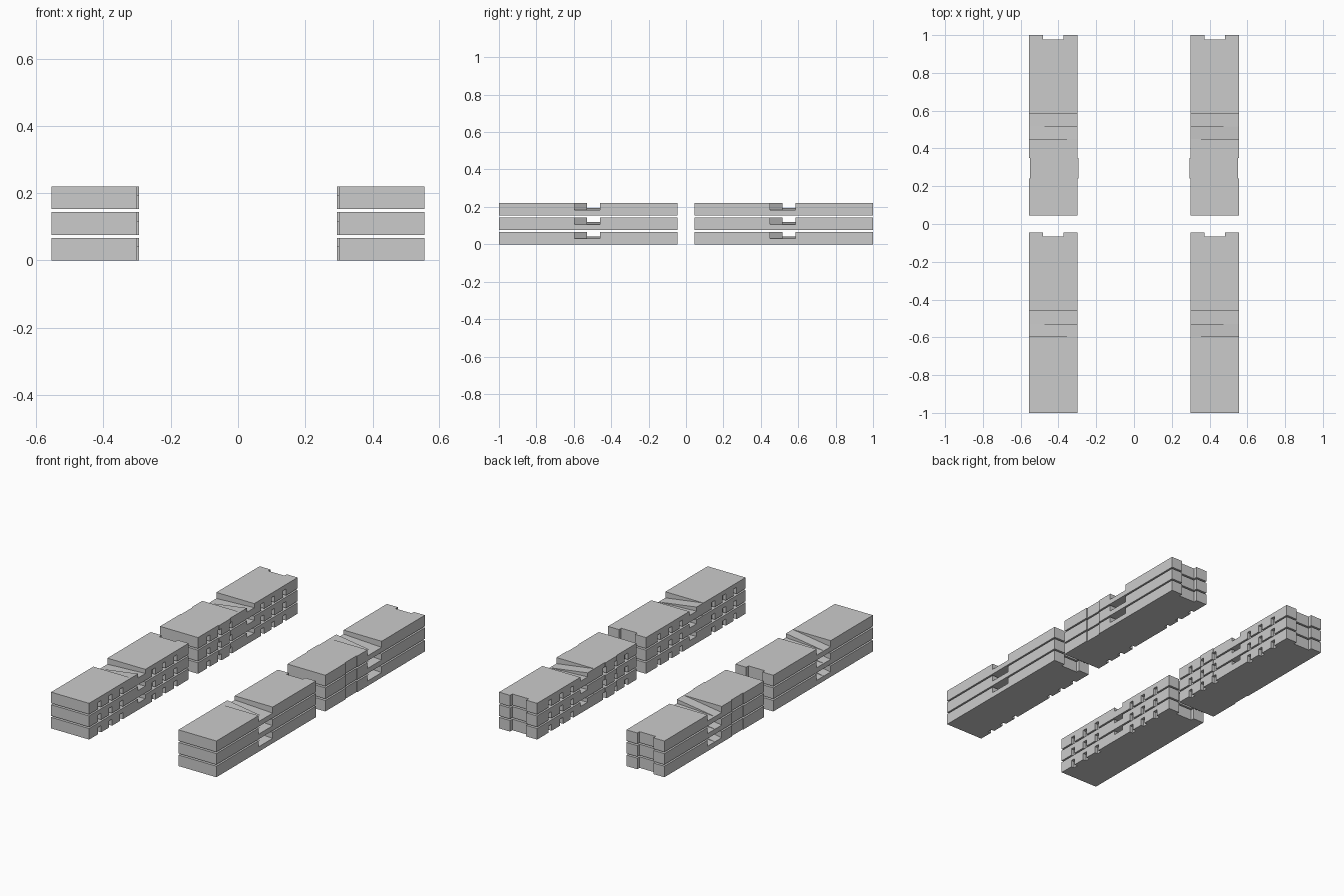
import bpy, bmesh

if "Cube" in bpy.data.objects:
    bpy.data.objects.remove(bpy.data.objects["Cube"])

X0, X1 = 0.30, 0.555      # inner and outer side of the right-hand stacks
LENGTH, THICK = 0.955, 0.067


def prism(name, pts, lift):
    """Closed solid from two matching outlines given by lift(point, 0/1)."""
    bm = bmesh.new()
    a = [bm.verts.new(lift(p, 0)) for p in pts]
    b = [bm.verts.new(lift(p, 1)) for p in pts]
    bm.faces.new(a)
    bm.faces.new(b)
    n = len(pts)
    for i in range(n):
        j = (i + 1) % n
        bm.faces.new((a[i], a[j], b[j], b[i]))
    bmesh.ops.recalc_face_normals(bm, faces=bm.faces)
    me = bpy.data.meshes.new(name)
    bm.to_mesh(me)
    bm.free()
    ob = bpy.data.objects.new(name, me)
    bpy.context.collection.objects.link(ob)
    return ob


def cut(target, cutter):
    bpy.context.view_layer.objects.active = target
    mod = target.modifiers.new("cut", 'BOOLEAN')
    mod.operation, mod.solver, mod.object = 'DIFFERENCE', 'EXACT', cutter
    bpy.ops.object.modifier_apply(modifier=mod.name)
    bpy.data.objects.remove(cutter, do_unlink=True)


def y_prism(profile, ya, yb):
    return prism("cutter", profile, lambda p, k: (p[0], (ya, yb)[k], p[1]))


def make_slab(name, y0, kinked):
    # footprint with the shallow rebate in the rear end
    y1 = y0 + LENGTH
    s = 0.005
    outer = [(X1, 0.24), (X1 - s, 0.241), (X1 - s, 0.349), (X1, 0.35)] if kinked else []
    inner = [(X0, 0.35), (X0 - s, 0.349), (X0 - s, 0.241), (X0, 0.24)] if kinked else []
    foot = ([(X0, y0), (X1, y0)] + outer +
            [(X1, y1), (0.482, y1), (0.482, y1 - 0.022), (0.373, y1 - 0.022),
             (0.373, y1), (X0, y1)] + inner)
    slab = prism(name, foot, lambda p, k: (p[0], p[1], k * THICK))

    # two side-by-side sloping channels across the top
    k = 0.037 / (X1 - X0)
    cut(slab, y_prism([(X0 - 0.02, 0.0430), (X1 + 0.02, 0.0291),
                       (X1 + 0.02, 0.09), (X0 - 0.02, 0.09)], y0 + 0.47, y0 + 0.54))
    cut(slab, y_prism([(X0, THICK), (X1 + 0.02, THICK - k * (X1 + 0.02 - X0)),
                       (X1 + 0.02, 0.09), (X0, 0.09)], y0 + 0.405, y0 + 0.472))

    # small slots in the lower inner edge
    for off in (0.10, 0.205, 0.31, 0.62, 0.72, 0.83):
        yc = y0 + off
        cut(slab, y_prism([(X0 - 0.02, -0.02), (X0 + 0.02, -0.02),
                           (X0 + 0.02, 0.04), (X0 - 0.02, 0.04)], yc - 0.015, yc + 0.015))
    return slab


# three layers per stack, mirrored left and right
for label, y0, kinked in (("front_slab", -1.0, False), ("rear_slab", 0.045, True)):
    base = make_slab(label + "_1", y0, kinked)
    slabs = [base]
    for i in (1, 2):
        ob = bpy.data.objects.new(f"{label}_{i + 1}", base.data)
        bpy.context.collection.objects.link(ob)
        ob.location.z = 0.0765 * i
        slabs.append(ob)
    for ob in slabs:
        mod = ob.modifiers.new("mirror", 'MIRROR')
        mod.use_mirror_merge = False
